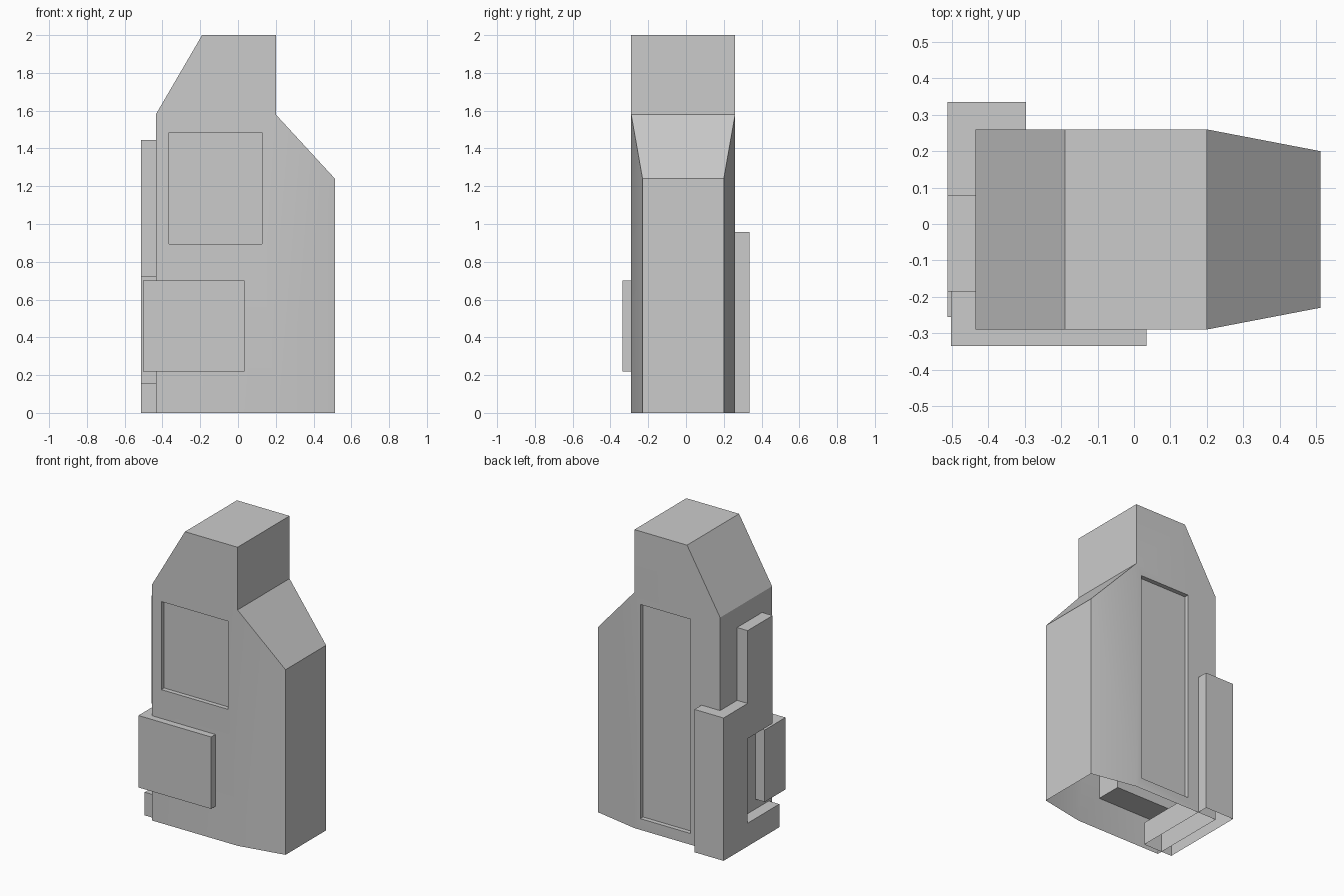
import bpy, bmesh, math

if "Cube" in bpy.data.objects:
    bpy.data.objects.remove(bpy.data.objects["Cube"])


def make_object(name, verts, faces):
    bm = bmesh.new()
    vs = [bm.verts.new(v) for v in verts]
    for f in faces:
        bm.faces.new([vs[i] for i in f])
    bmesh.ops.recalc_face_normals(bm, faces=bm.faces[:])
    mesh = bpy.data.meshes.new(name)
    bm.to_mesh(mesh)
    bm.free()
    ob = bpy.data.objects.new(name, mesh)
    bpy.context.collection.objects.link(ob)
    return ob


def prism(name, ring_a, ring_b, cap_split=None):
    """Join two matching rings; caps may be split into several polygons."""
    n = len(ring_a)
    caps = cap_split or [list(range(n))]
    faces = [[i, (i + 1) % n, (i + 1) % n + n, i + n] for i in range(n)]
    faces += caps + [[i + n for i in c] for c in caps]
    return make_object(name, ring_a + ring_b, faces)


def box(name, x, y, z):
    ring = [(x[0], z[0]), (x[1], z[0]), (x[1], z[1]), (x[0], z[1])]
    return prism(name, [(a, y[0], c) for a, c in ring], [(a, y[1], c) for a, c in ring])


def recess(ob, x, y, z):
    """Cut a rectangular pocket into ob."""
    cutter = box("recess_cutter", x, y, z)
    bpy.context.view_layer.objects.active = ob
    mod = ob.modifiers.new("recess", 'BOOLEAN')
    mod.operation, mod.solver, mod.object = 'DIFFERENCE', 'EXACT', cutter
    bpy.ops.object.modifier_apply(modifier=mod.name)
    bpy.data.objects.remove(cutter)


def open_bottom(ob):
    bm = bmesh.new()
    bm.from_mesh(ob.data)
    low = [f for f in bm.faces if all(v.co.z < 0.001 for v in f.verts)]
    bmesh.ops.delete(bm, geom=low, context='FACES')
    bm.to_mesh(ob.data)
    bm.free()


# Cabinet body: front outline, tapering in depth towards the right end
outline = [(-0.435, 0), (0.2, 0), (0.513, 0), (0.513, 1.24),
           (0.2, 1.58), (0.2, 2.0), (-0.19, 2.0), (-0.435, 1.58)]
front = [(x, -0.23 if x > 0.5 else -0.29, z) for x, z in outline]
back = [(x, 0.20 if x > 0.5 else 0.26, z) for x, z in outline]
body = prism("cabinet_body", front, back, [[0, 1, 4, 5, 6, 7], [1, 2, 3, 4]])

# Shallow front window and tall back door pockets
DEPTH = 0.03
recess(body, (-0.365, 0.128), (-0.5, -0.29 + DEPTH), (0.895, 1.485))
recess(body, (-0.215, 0.157), (0.26 - DEPTH, 0.5), (0.075, 1.51))
open_bottom(body)

# Side bracket: stepped profile with a notch open to the front
profile = [(0.335, 0), (0.335, 0.957), (0.08, 0.957), (0.08, 1.445), (-0.185, 1.445),
           (-0.185, 0.722), (0.08, 0.722), (0.08, 0.155), (-0.255, 0.155), (-0.255, 0)]
bracket = prism("side_bracket", [(-0.513, y, z) for y, z in profile],
                [(-0.297, y, z) for y, z in profile])
open_bottom(bracket)

# Front panel box, set into the body
panel = box("front_panel", (-0.503, 0.035), (-0.335, -0.115), (0.22, 0.702))

# Soft shading over the shallow taper, sharp corners elsewhere
bpy.ops.object.select_all(action='DESELECT')
for ob in (body, bracket, panel):
    ob.select_set(True)
bpy.context.view_layer.objects.active = body
bpy.ops.object.shade_smooth_by_angle(angle=math.radians(30))
